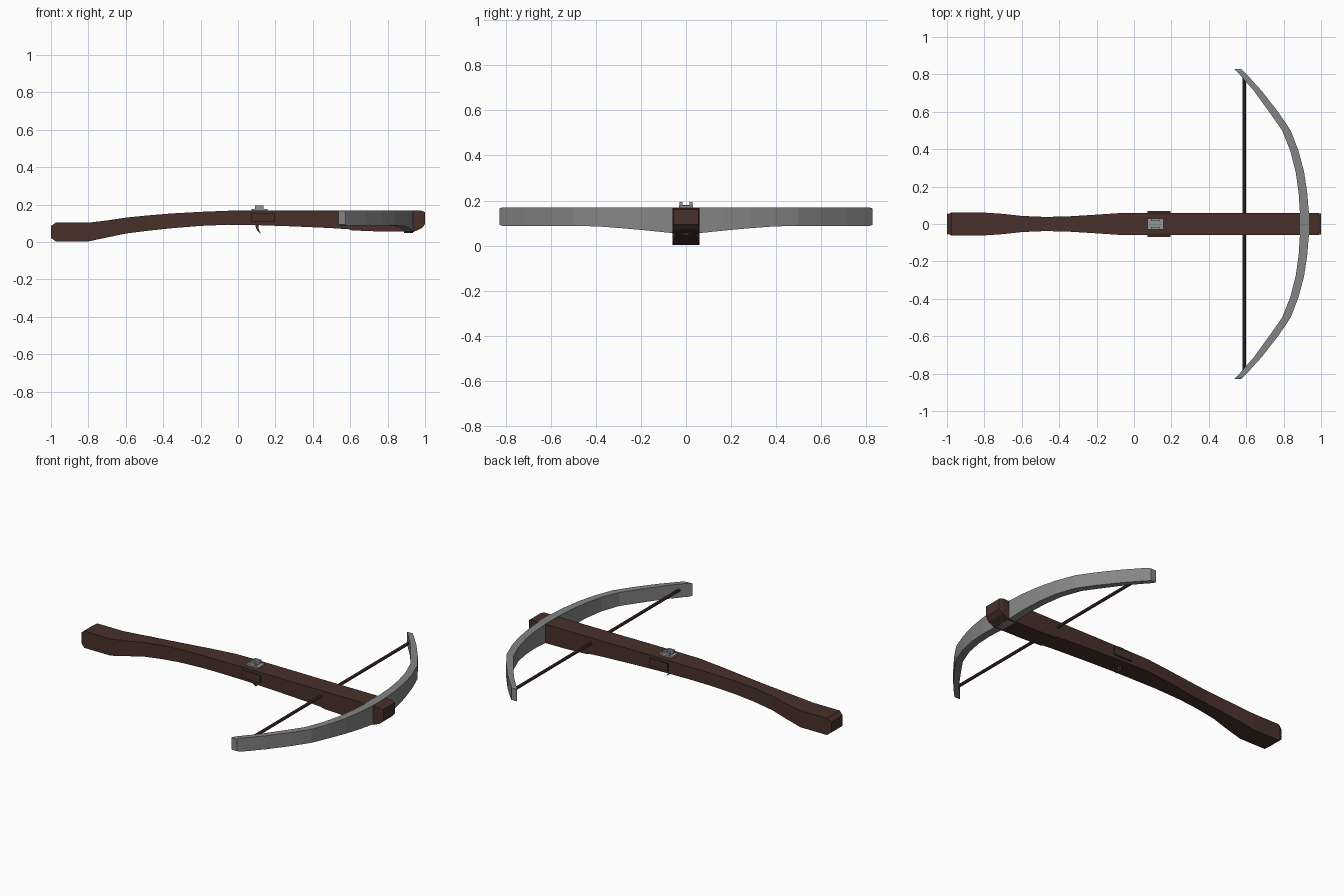
import bpy, bmesh, math
from mathutils import Vector

if "Cube" in bpy.data.objects:
    bpy.data.objects.remove(bpy.data.objects["Cube"])


def material(name, rgb):
    m = bpy.data.materials.new(name)
    m.diffuse_color = (*rgb, 1)
    m.use_nodes = True
    m.node_tree.nodes["Principled BSDF"].inputs["Base Color"].default_value = m.diffuse_color
    return m


WOOD = material("dark brown wood", (0.065, 0.030, 0.022))
STEEL = material("grey steel", (0.235, 0.235, 0.235))
LIGHT = material("light steel", (0.29, 0.30, 0.31))


def finish(bm, name, mat):
    bmesh.ops.recalc_face_normals(bm, faces=bm.faces)
    me = bpy.data.meshes.new(name)
    bm.to_mesh(me)
    bm.free()
    me.materials.append(mat)
    ob = bpy.data.objects.new(name, me)
    bpy.context.collection.objects.link(ob)
    return ob


def loft(name, rings, mat):
    """Skin a list of equal-length rings and cap both ends."""
    bm = bmesh.new()
    vs = [[bm.verts.new(p) for p in r] for r in rings]
    n = len(rings[0])
    for a, b in zip(vs, vs[1:]):
        for i in range(n):
            j = (i + 1) % n
            bm.faces.new((a[i], a[j], b[j], b[i]))
    bm.faces.new(vs[0])
    bm.faces.new(vs[-1])
    return finish(bm, name, mat)


def box(name, x, y, z, mat):
    return loft(name, [[(px, y[0], z[0]), (px, y[1], z[0]),
                        (px, y[1], z[1]), (px, y[0], z[1])] for px in x], mat)


# stock: x, bottom, top, half width
STOCK = [(-1.0, .022, .085, .052), (-.975, .003, .103, .061),
         (-.8, .003, .103, .061), (-.7, .024, .115, .054),
         (-.6, .045, .130, .043), (-.48, .060, .142, .038),
         (-.36, .073, .152, .040), (-.2, .086, .161, .050),
         (-.05, .092, .167, .060), (.1, .090, .168, .060),
         (.3, .083, .168, .060), (.5, .074, .167, .060),
         (.59, .068, .167, .060), (.61, .062, .167, .060),
         (.75, .056, .167, .060), (.94, .054, .167, .060),
         (.98, .072, .167, .060), (1.0, .094, .160, .055)]
loft("stock", [[(x, -w, b), (x, w, b), (x, w, t), (x, -w, t)]
               for x, b, t, w in STOCK], WOOD)

# bow limbs: y, inner x, outer x, mirrored across the stock
LIMB = [(0, .888, .936), (.06, .887, .935), (.17, .880, .926),
        (.28, .864, .909), (.39, .836, .880), (.50, .792, .838),
        (.60, .722, .770), (.71, .642, .684), (.79, .573, .612),
        (.815, .550, .588), (.828, .538, .574)]
rings = []
for s, y, xi, xo in ([(-1, *p) for p in LIMB[:0:-1]] + [(1, *p) for p in LIMB]):
    low = .088 - .039 * max(0, 1 - y / .45) ** 1.3
    top = .169
    if y > .82:                      # clipped tips
        low, top = .092, .165
    rings.append([(xi, s * y, low), (xo, s * y, low), (xo, s * y, top), (xi, s * y, top)])
loft("bow", rings, STEEL)

# bowstring: thin rod passing through the stock
loft("bowstring", [[(.59 + .009 * math.cos(a * math.pi / 4), y,
                     .132 + .009 * math.sin(a * math.pi / 4)) for a in range(8)]
                   for y in (-.78, .78)], WOOD)

# lock side plates
for side, s in (("left", 1), ("right", -1)):
    box("lock_plate_" + side, (.073, .195), (s * .055, s * .069), (.107, .153), WOOD)

# nut on top: base, hump and two string fingers
box("nut_base", (.073, .158), (-.030, .030), (.160, .177), LIGHT)
box("nut_hump", (.092, .135), (-.022, .022), (.175, .181), LIGHT)
for side, s in (("left", 1), ("right", -1)):
    box("nut_finger_" + side, (.092, .135), (s * .016, s * .029), (.175, .194), LIGHT)

# curved trigger: x, z, half thickness
TRIGGER = [(.103, .100, .010), (.102, .082, .008), (.105, .068, .006),
           (.111, .056, .004), (.122, .046, .002)]
loft("trigger", [[(x - t, -.008, z), (x + t, -.008, z), (x + t, .008, z), (x - t, .008, z)]
                 for x, z, t in TRIGGER], WOOD)
